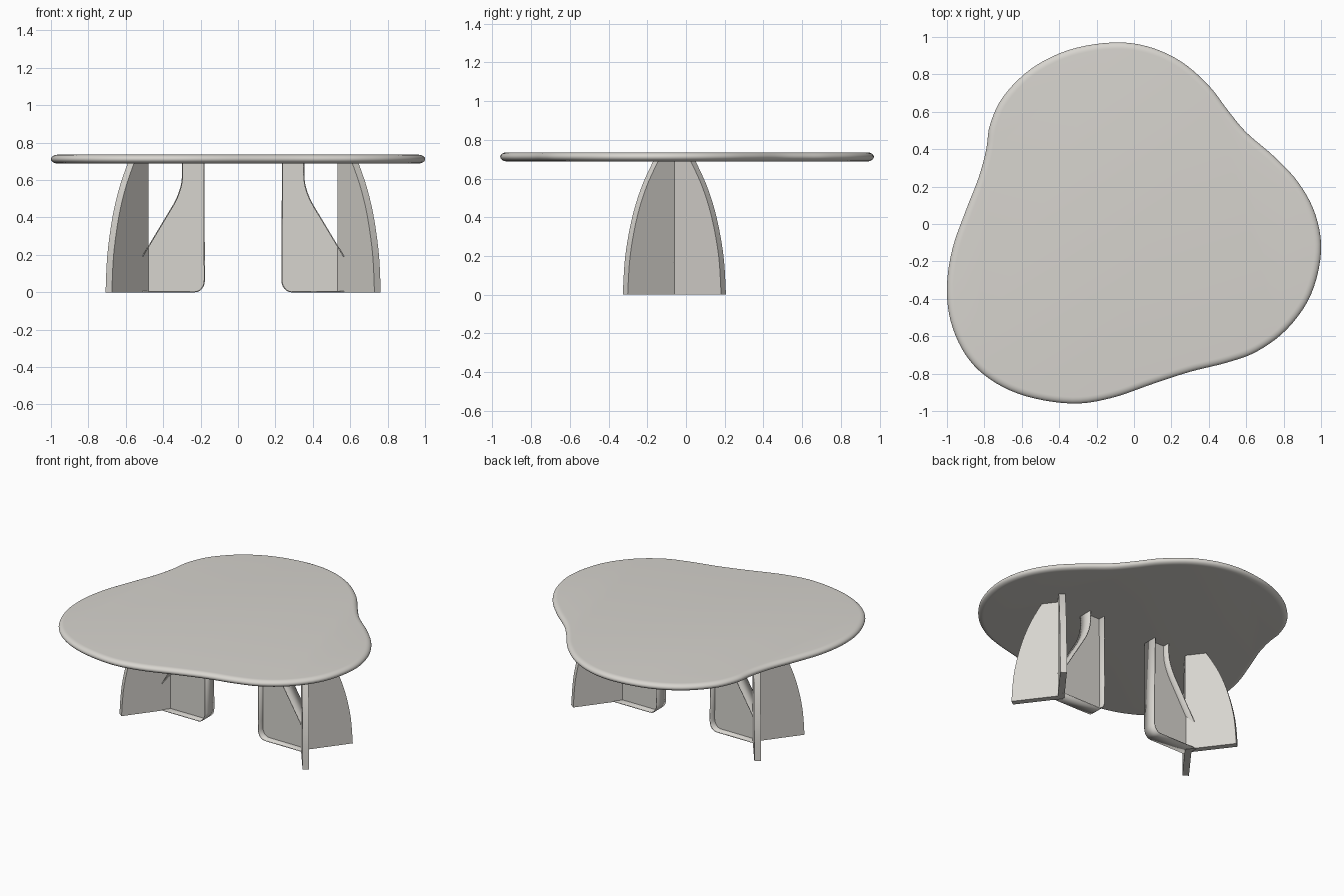
import bpy, bmesh, math
from mathutils import Vector

if "Cube" in bpy.data.objects:
    bpy.data.objects.remove(bpy.data.objects["Cube"])

mat = bpy.data.materials.new("warm light grey")
mat.diffuse_color = (0.68, 0.66, 0.62, 1)
mat.use_nodes = True
mat.node_tree.nodes["Principled BSDF"].inputs["Base Color"].default_value = mat.diffuse_color


def finish(bm, name, thickness=0):
    bmesh.ops.recalc_face_normals(bm, faces=bm.faces)
    me = bpy.data.meshes.new(name)
    bm.to_mesh(me)
    bm.free()
    ob = bpy.data.objects.new(name, me)
    bpy.context.collection.objects.link(ob)
    me.materials.append(mat)
    if thickness:
        mod = ob.modifiers.new("thickness", 'SOLIDIFY')
        mod.thickness, mod.offset = thickness, 0
    bpy.ops.object.select_all(action='DESELECT')
    ob.select_set(True)
    bpy.context.view_layer.objects.active = ob
    bpy.ops.object.shade_smooth_by_angle(angle=math.radians(35))
    return ob


def spline(pts, n, closed=False):
    """Catmull-Rom curve through 2D points."""
    p = [Vector(q) for q in pts]
    k, out = len(p), []
    get = (lambda i: p[i % k]) if closed else (lambda i: p[max(0, min(k - 1, i))])
    for i in range(k if closed else k - 1):
        a, b, c, d = (get(i + j) for j in (-1, 0, 1, 2))
        for s in range(n):
            t = s / n
            out.append(0.5 * (2 * b + (c - a) * t + (2 * a - 5 * b + 4 * c - d) * t * t
                              + (3 * b - a - 3 * c + d) * t ** 3))
    if not closed:
        out.append(p[-1])
    return out


def prism(name, profile, t, place):
    """Slab of thickness t; place(u, v, z) maps local to world."""
    bm = bmesh.new()
    sides = [[bm.verts.new(place(u, v, z)) for u, z in profile] for v in (-t / 2, t / 2)]
    for s in sides:
        bm.faces.new(s)
    k = len(profile)
    for i in range(k):
        j = (i + 1) % k
        bm.faces.new((sides[0][i], sides[0][j], sides[1][j], sides[1][i]))
    return finish(bm, name)


# Free-form table top with a rounded rim
outline = spline([(1, -.15), (.97, .05), (.88, .22), (.75, .36), (.6, .49), (.5, .61),
                  (.4, .74), (.25, .87), (.07, .95), (-.12, .97), (-.35, .93), (-.55, .83),
                  (-.7, .68), (-.77, .53), (-.79, .40), (-.83, .25), (-.9, .07),
                  (-.97, -.13), (-1, -.33), (-.98, -.52), (-.9, -.7), (-.77, -.83),
                  (-.58, -.92), (-.33, -.96), (-.12, -.93), (.1, -.855), (.3, -.79),
                  (.5, -.74), (.66, -.68), (.82, -.56), (.945, -.38)], 5, True)
n = len(outline)
bm = bmesh.new()
rings = []
for k in range(13):
    a = math.pi * (k / 12 - 0.5)
    inset, z = 0.035 * (1 - math.cos(a)), 0.712 + 0.0235 * math.sin(a)
    ring = []
    for i, p in enumerate(outline):
        d = (outline[(i + 1) % n] - outline[i - 1]).normalized()
        ring.append(bm.verts.new((p.x - d.y * inset, p.y + d.x * inset, z)))
    rings.append(ring)
for r0, r1 in zip(rings, rings[1:]):
    for i in range(n):
        j = (i + 1) % n
        bm.faces.new((r0[i], r0[j], r1[j], r1[i]))
bm.faces.new(rings[0])
bm.faces.new(rings[-1])
finish(bm, "table_top")

# Profiles: curved outer fin, and inner web with a swept cut-out
TOP, YC, ANG = 0.70, -0.06, math.radians(53)
fin = [(-.010, TOP), (-.010, 0)] + spline(
    [(.318, 0), (.302, .2), (.257, .4), (.195, .56), (.115, TOP)], 6)
corner = [(.27 + .05 * math.sin(a), .063 - .06 * math.cos(a))
          for a in (math.radians(15 * i) for i in range(7))]
edge_in = [(-.025, .003)] + corner + [(.32, .12), (.317, TOP)]
cut = [tuple(p) for p in spline(
    [(.203, TOP), (.203, .62), (.194, .56), (.165, .485), (.10, .375), (.01, .225), (-.025, .165)], 5)]

# Two mirrored three-finned legs
for side, jx, m in (("left", -0.50, 1), ("right", 0.555, -1)):
    for end, sy in (("front", -1), ("back", 1)):
        def place_fin(u, v, z):
            x = -u * math.cos(ANG) + v * math.sin(ANG)
            y = u * math.sin(ANG) + v * math.cos(ANG)
            return (jx + m * x, YC + sy * y, z)
        prism(f"{side}_leg_{end}_fin", fin, 0.042, place_fin)

    def place_web(u, v, z):
        return (jx + m * u, YC + v, z)
    prism(f"{side}_leg_inner_web", edge_in + cut, 0.006, place_web)

    # Thin flange following the edges of the web
    bm = bmesh.new()
    for path in (edge_in, cut):
        rows = [[bm.verts.new(place_web(u, v, z)) for v in (-.05, .05)] for u, z in path]
        for a, b in zip(rows, rows[1:]):
            bm.faces.new((a[0], a[1], b[1], b[0]))
    finish(bm, f"{side}_leg_inner_flange", 0.006)
